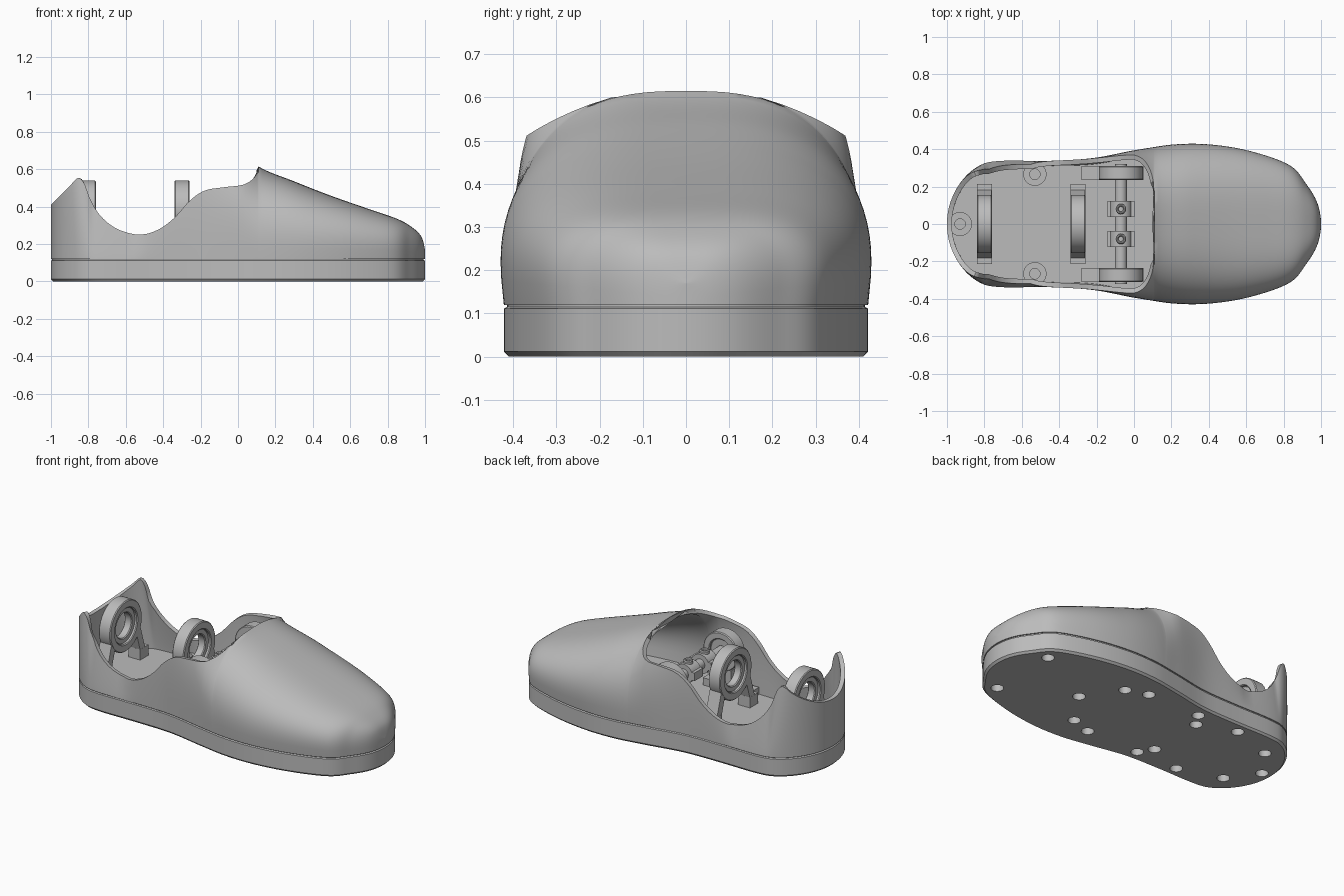
import bpy, bmesh, math
from mathutils import Matrix, Vector

cube = bpy.data.objects.get("Cube")
if cube:
    bpy.data.objects.remove(cube, do_unlink=True)

grey = bpy.data.materials.new("plain grey")
grey.use_nodes = True
grey.diffuse_color = (0.5, 0.5, 0.5, 1)
grey.node_tree.nodes["Principled BSDF"].inputs["Base Color"].default_value = (0.5, 0.5, 0.5, 1)


def activate(obj):
    for o in bpy.context.selected_objects:
        o.select_set(False)
    obj.select_set(True)
    bpy.context.view_layer.objects.active = obj


def smooth(obj, angle=35):
    activate(obj)
    bpy.ops.object.shade_smooth_by_angle(angle=math.radians(angle))


def finish(name, bm, flat=False):
    mesh = bpy.data.meshes.new(name)
    bm.to_mesh(mesh)
    bm.free()
    mesh.materials.append(grey)
    obj = bpy.data.objects.new(name, mesh)
    bpy.context.collection.objects.link(obj)
    if not flat:
        smooth(obj)
    return obj


def smooth_path(pts, start, end, steps=8):
    """Catmull-Rom samples through pts, with ghost points at both ends."""
    p = [Vector(v) for v in [start] + pts + [end]]
    out = []
    for a, b, c, d in zip(p, p[1:], p[2:], p[3:]):
        for i in range(steps):
            t = i / steps
            out.append(0.5 * (2 * b + (c - a) * t + (2 * a - 5 * b + 4 * c - d) * t * t
                              + (3 * b - a - 3 * c + d) * t ** 3))
    return out + [p[-2]]


def lookup(path, x):
    for a, b in zip(path, path[1:]):
        if x <= b[0]:
            f = (x - a[0]) / max(b[0] - a[0], 1e-6)
            return a[1] + (b[1] - a[1]) * max(f, 0)
    return path[-1][1]


def box(name, loc, size, tilt=0):
    bm = bmesh.new()
    m = Matrix.Translation(loc) @ Matrix.Rotation(tilt, 4, 'X') @ Matrix.Diagonal((*size, 1))
    bmesh.ops.create_cube(bm, size=1, matrix=m)
    return finish(name, bm, flat=True)


AXES = {'X': Matrix.Rotation(math.pi / 2, 4, 'Y'), 'Y': Matrix.Rotation(math.pi / 2, 4, 'X'),
        'Z': Matrix.Identity(4)}


def add_rod(bm, loc, radius, depth, axis='Z'):
    bmesh.ops.create_cone(bm, cap_ends=True, segments=32, radius1=radius, radius2=radius,
                          depth=depth, matrix=Matrix.Translation(loc) @ AXES[axis])


def rod(name, loc, radius, depth, axis='Z'):
    bm = bmesh.new()
    add_rod(bm, loc, radius, depth, axis)
    return finish(name, bm)


def ring(name, loc, outer, inner, depth, axis, seg=48):
    bm = bmesh.new()
    c = 0.005
    h = depth / 2
    profile = [(outer, c - h), (outer, h - c), (outer - c, h), (inner + c, h),
               (inner, h - c), (inner, c - h), (inner + c, -h), (outer - c, -h)]
    loops = []
    for i in range(seg):
        a = math.tau * i / seg
        loops.append([bm.verts.new((r * math.cos(a), r * math.sin(a), z)) for r, z in profile])
    for i, lo in enumerate(loops):
        nx = loops[(i + 1) % seg]
        for j in range(len(profile)):
            k = (j + 1) % len(profile)
            bm.faces.new((lo[j], nx[j], nx[k], lo[k]))
    bm.transform(Matrix.Translation(loc) @ AXES[axis])
    return finish(name, bm)


# Plan outline (x, half width) shared by the sole and the upper
plan = smooth_path([(-1, 0), (-.98, .12), (-.92, .23), (-.83, .31), (-.72, .337), (-.45, .337),
                    (-.22, .345), (0, .385), (.2, .417), (.4, .418), (.62, .382), (.83, .308),
                    (.92, .21), (.98, .11), (1, 0)], (-.98, -.12), (.98, -.11))

# Sole: stacked outlines with a chamfered bottom and a groove at the top
bm = bmesh.new()
outline = list(plan) + [Vector((p.x, -p.y)) for p in plan[-2:0:-1]]
layers = []
for z, inset in [(0, .012), (.012, 0), (.111, 0), (.115, .008), (.125, .008)]:
    layers.append([bm.verts.new((p.x * (1 - inset), p.y * (1 - 2.3 * inset), z)) for p in outline])
n = len(outline)
for lo, hi in zip(layers, layers[1:]):
    for i in range(n):
        bm.faces.new((lo[i], lo[(i + 1) % n], hi[(i + 1) % n], hi[i]))
bm.faces.new(layers[0])
bm.faces.new(layers[-1])
bmesh.ops.recalc_face_normals(bm, faces=bm.faces)
sole = finish("sole", bm)

# Bosses around the inside of the heel
bosses = [rod("heel_boss", (-.93, 0, .145), .064, .06)]
for side in (1, -1):
    bosses.append(rod("side_boss", (-.53, side * .266, .14), .062, .05))

# Screw holes: wide blind sockets below, three continuing narrower through the bosses
bm = bmesh.new()
for x, y, through in [(.81, .22, 0), (.4, 0, 0), (.25, .22, 0), (.115, .265, 0), (-.245, .265, 0),
                      (-.3, .18, 0), (-.53, .266, 1), (-.8, .18, 0), (-.93, 0, 1)]:
    for side in ((1, -1) if y else (1,)):
        add_rod(bm, (x, side * y, 0), .036, .14)
        if through:
            add_rod(bm, (x, side * y, .165), .028, .19)
cutter = finish("hole_cutter", bm)
cutter.hide_render = True
for obj in [sole] + bosses:
    activate(obj)
    mod = obj.modifiers.new("holes", 'BOOLEAN')
    mod.operation = 'DIFFERENCE'
    mod.solver = 'EXACT'
    mod.object = cutter
    bpy.ops.object.modifier_apply(modifier=mod.name)
    smooth(obj, 30)
bpy.data.objects.remove(cutter, do_unlink=True)

# Upper: arched cross-sections, stopped at the rim where the shoe is open
crown = smooth_path([(-1, 1.6), (-.6, 1.6), (-.2, .95), (0, .73), (.11, .615), (.3, .535),
                     (.5, .457), (.7, .387), (.85, .335), (.93, .29), (.98, .24), (1, .17)],
                    (-1.1, 1.6), (1.01, .12))
square = [(-1, 2.6), (-.9, 2), (-.78, 1.15), (-.55, 1.1), (-.2, 3.4), (0, 3.4), (.11, 2.75),
          (.4, 2.9), (.8, 3.4), (1, 3.6)]
rim = smooth_path([(-1, .41), (-.9, .51), (-.855, .553), (-.82, .52), (-.79, .44), (-.735, .35),
                   (-.645, .28), (-.53, .25), (-.43, .275), (-.34, .34), (-.26, .43),
                   (-.18, .485), (-.08, .503), (.02, .515), (.07, .54), (.1, .575), (.11, .615)],
                  (-1.1, .31), (.12, .65))
BASE, FRONT, ROWS = .12, .11, 24
stations = [p.x for p in plan if not .03 < p.x < .13]
stations = sorted(stations + [.04, .06, .075, .087, .096, .103, .107, FRONT, .13])
bm = bmesh.new()
for side in (1, -1):
    grid = []
    for x in stations:
        w, top, e = lookup(plan, x), lookup(crown, x) - BASE, lookup(square, x)
        end = math.pi / 2
        if x < FRONT:
            s = min((lookup(rim, x) - BASE) / top, 1)
            end = math.asin(s ** (e / 2))
        col = []
        for k in range(ROWS + 1):
            t = end * k / ROWS
            s = math.sin(t) ** (2 / e)
            y = w * max(math.cos(t), 0) ** (2 / e) * (1 + .035 * math.sin(math.pi * s))
            col.append(bm.verts.new((x, side * (0 if y < 1e-4 else y), BASE + top * s)))
        grid.append(col)
    for a, b in zip(grid, grid[1:]):
        for k in range(ROWS):
            quad = (a[k], b[k], b[k + 1], a[k + 1])
            bm.faces.new(quad if side < 0 else quad[::-1])
bmesh.ops.remove_doubles(bm, verts=bm.verts, dist=1e-4)
upper = finish("upper_shell", bm)
activate(upper)
wall = upper.modifiers.new("wall", 'SOLIDIFY')
wall.thickness = .026
wall.offset = -1
bpy.ops.object.modifier_apply(modifier=wall.name)
smooth(upper, 45)

# Two bearing stands facing along the shoe
for label, x in (("rear", -.8), ("middle", -.3)):
    ring(label + "_bearing_housing", (x, 0, .385), .155, .108, .08, 'X')
    ring(label + "_bearing", (x, 0, .385), .11, .075, .05, 'X')
    for side in (1, -1):
        box(label + "_stand_leg", (x, side * .148, .225), (.078, .045, .2), side * .3)
        box(label + "_stand_foot", (x, side * .175, .155), (.08, .08, .07))

# Cross axle with side mounts and two clamps
AX, AZ = -.07, .36
rod("cross_axle", (AX, 0, AZ), .032, .64, 'Y')
for side in (1, -1):
    y = side * .272
    ring("axle_mount_ring", (AX, y, AZ), .118, .075, .075, 'Y')
    ring("axle_bearing", (AX, y, AZ), .077, .028, .05, 'Y')
    box("axle_mount_post", (AX, y, .19), (.14, .07, .14))
    box("axle_mount_foot", (-.115, y, .145), (.33, .075, .05))
    y = side * .08
    rod("clamp_collar", (AX, y, AZ), .06, .085, 'Y')
    box("clamp_block", (AX, y, AZ), (.145, .085, .05))
    ring("clamp_screw", (AX, y, AZ + .06), .028, .013, .03, 'Z', 24)
